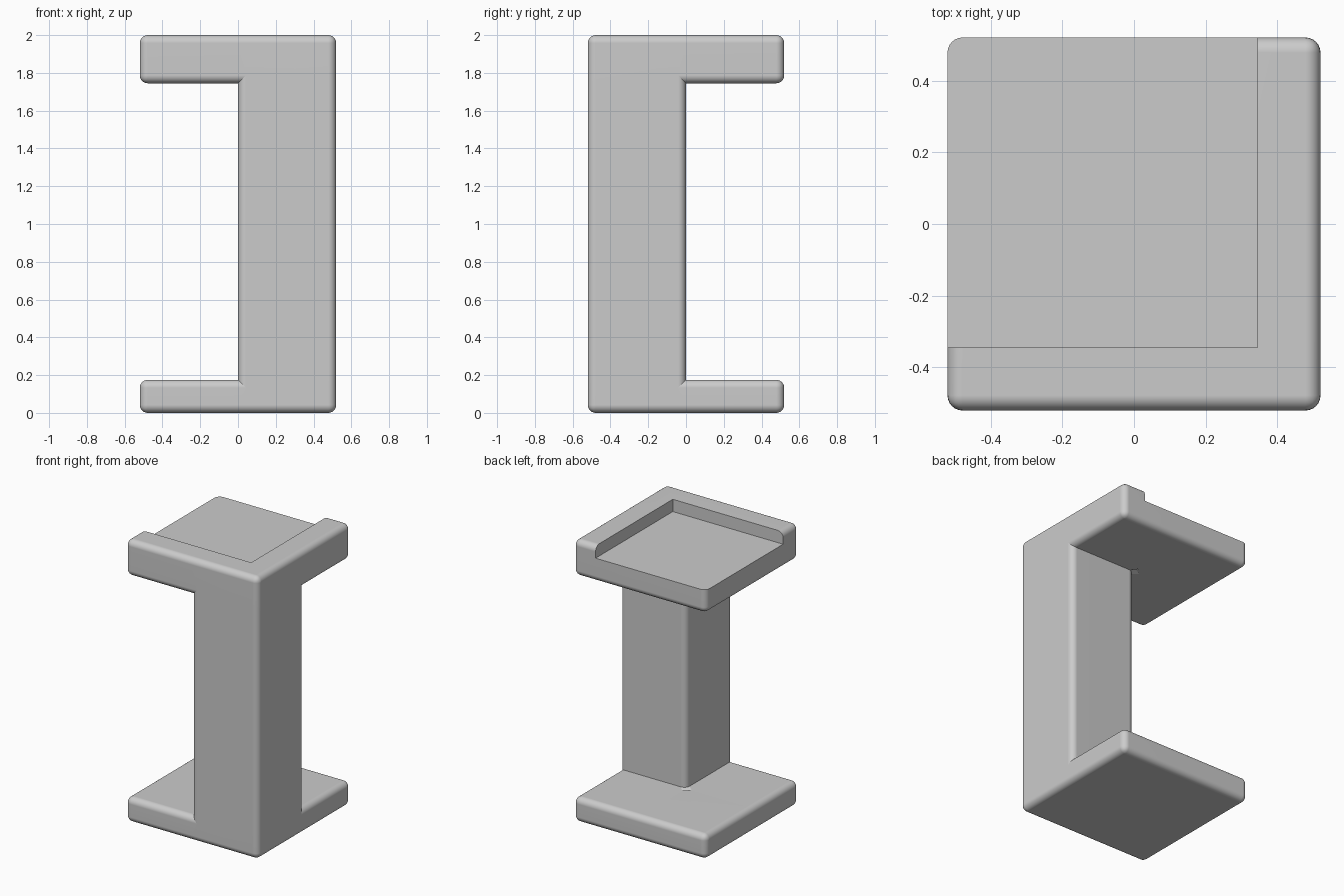
import bpy
import bmesh
from itertools import product
from mathutils import Vector

if "Cube" in bpy.data.objects:
    bpy.data.objects.remove(bpy.data.objects["Cube"], do_unlink=True)

HALF = 0.52        # half width of both slabs
BASE_TOP = 0.175   # top of the lower slab
SLAB_LOW = 1.745   # underside of the upper slab
RIM = 0.175        # rim width around the recess
FLOOR = 1.913      # height of the recess floor
ROUND = 0.042      # edge rounding

grey = bpy.data.materials.new("light_grey")
grey.use_nodes = True
grey.diffuse_color = (0.6, 0.6, 0.6, 1)
grey.node_tree.nodes["Principled BSDF"].inputs["Base Color"].default_value = (0.6, 0.6, 0.6, 1)


def add_object(name, bm):
    mesh = bpy.data.meshes.new(name)
    bm.to_mesh(mesh)
    bm.free()
    mesh.materials.append(grey)
    obj = bpy.data.objects.new(name, mesh)
    bpy.context.collection.objects.link(obj)
    return obj


def add_box(bm, low, high):
    verts = bmesh.ops.create_cube(bm, size=1)["verts"]
    low, high = Vector(low), Vector(high)
    for v in verts:
        v.co = (low + high) / 2 + v.co * (high - low)


# Pedestal: corner column joining two square slabs, built as one solid from cells
xs, ys = (-HALF, 0, HALF), (-HALF, 0, HALF)
zs = (0, BASE_TOP, SLAB_LOW, 2)
bm = bmesh.new()
for i, j, k in product(range(2), range(2), range(3)):
    if k != 1 or (i == 1 and j == 0):
        add_box(bm, (xs[i], ys[j], zs[k]), (xs[i + 1], ys[j + 1], zs[k + 1]))
bmesh.ops.remove_doubles(bm, verts=bm.verts, dist=0.001)

# Drop the inner walls between cells, then merge coplanar faces
groups = {}
for f in bm.faces:
    groups.setdefault(tuple(round(c, 3) for c in f.calc_center_median()), []).append(f)
inner = [f for g in groups.values() if len(g) > 1 for f in g]
bmesh.ops.delete(bm, geom=inner, context="FACES")
bmesh.ops.recalc_face_normals(bm, faces=bm.faces)
bmesh.ops.dissolve_limit(bm, angle_limit=0.02, verts=bm.verts, edges=bm.edges)
pedestal = add_object("pedestal", bm)

# Recess cutter: open towards the back and the right side
bm = bmesh.new()
add_box(bm, (-1, RIM - HALF, FLOOR), (HALF - RIM, 1, 2.5))
cutter = add_object("recess_cutter", bm)
cutter.hide_render = True
cutter.display_type = "WIRE"

# Round every edge, then cut the sharp recess
bevel = pedestal.modifiers.new("rounding", "BEVEL")
bevel.width = ROUND
bevel.segments = 6
bevel.limit_method = "ANGLE"
cut = pedestal.modifiers.new("recess", "BOOLEAN")
cut.operation = "DIFFERENCE"
cut.solver = "EXACT"
cut.object = cutter

bpy.ops.object.select_all(action="DESELECT")
pedestal.select_set(True)
bpy.context.view_layer.objects.active = pedestal
for mod in list(pedestal.modifiers):
    bpy.ops.object.modifier_apply(modifier=mod.name)
bpy.data.objects.remove(cutter, do_unlink=True)

# Smooth roundings with flat main faces
bpy.ops.object.shade_smooth_by_angle(angle=0.6)
normals = pedestal.modifiers.new("flat_faces", "WEIGHTED_NORMAL")
normals.keep_sharp = True
